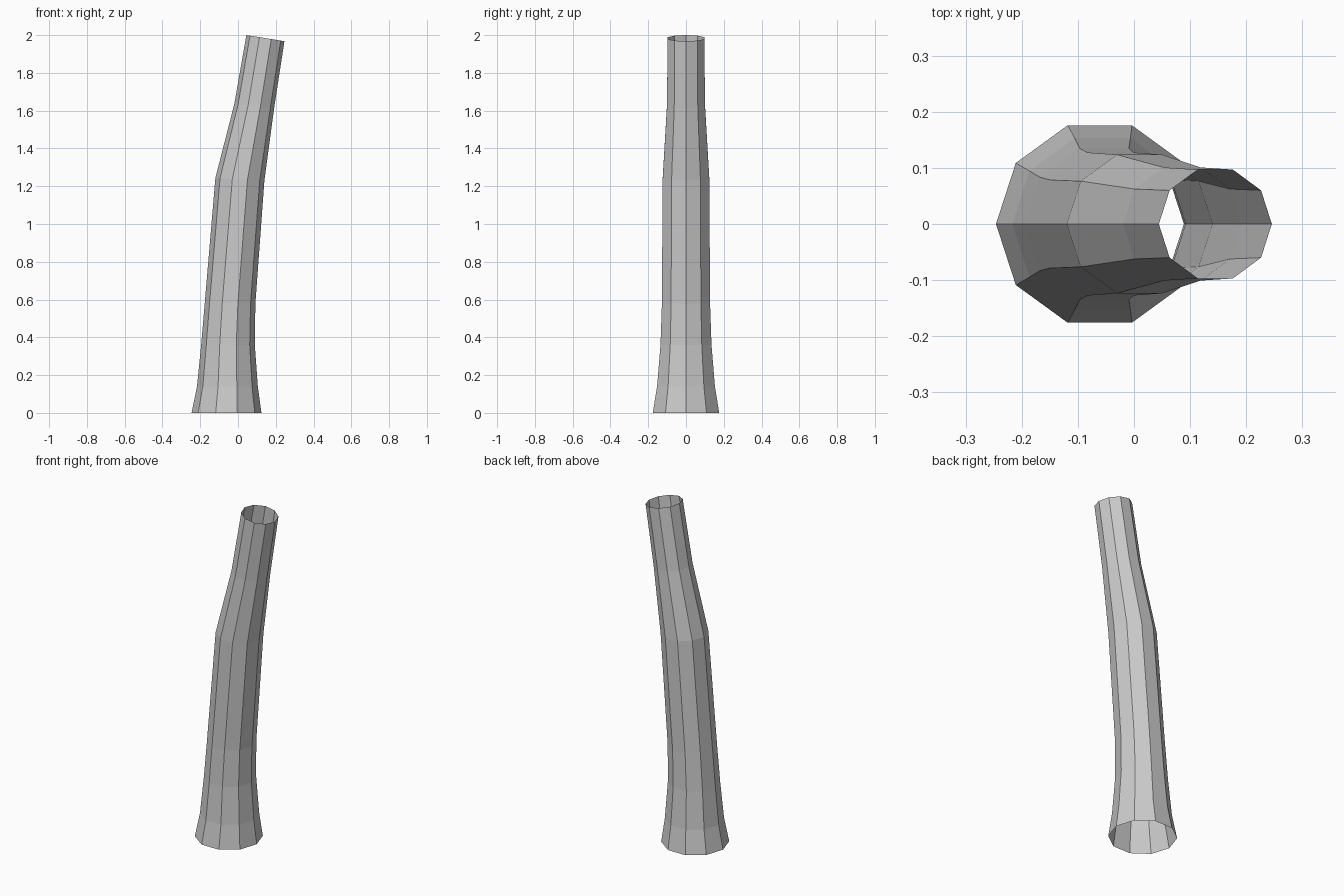
import bpy, bmesh
from math import cos, sin, pi, radians

if "Cube" in bpy.data.objects:
    bpy.data.objects.remove(bpy.data.objects["Cube"])

SIDES = 10
# ring: centre x, centre z, radius, tilt in degrees
RINGS = [
    (-0.061, 0.000, 0.185, 0),
    (-0.056, 0.140, 0.161, 0),
    (-0.053, 0.360, 0.142, 0),
    (-0.042, 0.580, 0.134, 1),
    (0.010, 1.237, 0.130, 3),
    (0.086, 1.625, 0.106, 6),
    (0.145, 1.984, 0.102, 9.2),
]

# open, tapering, bent trunk lofted through the rings
bm = bmesh.new()
loops = []
for cx, cz, r, tilt in RINGS:
    t = radians(tilt)
    ring = []
    for i in range(SIDES):
        a = 2 * pi * i / SIDES
        u = r * cos(a)
        ring.append(bm.verts.new((cx + u * cos(t), r * sin(a), cz - u * sin(t))))
    loops.append(ring)
for low, high in zip(loops, loops[1:]):
    for i in range(SIDES):
        j = (i + 1) % SIDES
        bm.faces.new((low[i], low[j], high[j], high[i]))

mesh = bpy.data.meshes.new("trunk")
bm.to_mesh(mesh)
bm.free()
trunk = bpy.data.objects.new("trunk", mesh)
bpy.context.collection.objects.link(trunk)
